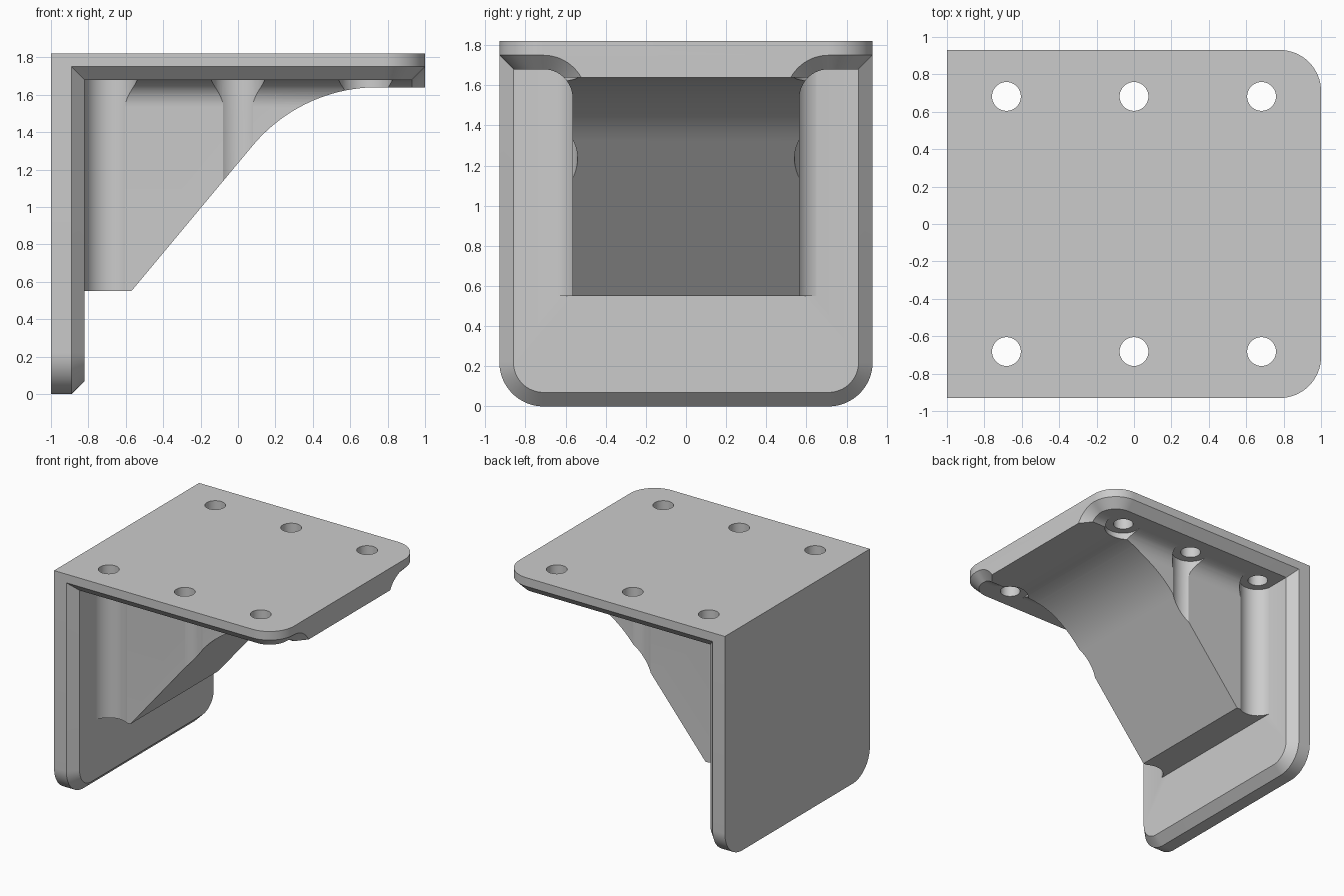
import bpy, bmesh, math

if "Cube" in bpy.data.objects:
    bpy.data.objects.remove(bpy.data.objects["Cube"], do_unlink=True)

# Main sizes
HALF_W, HEIGHT, LENGTH = 0.93, 1.82, 2.0
CHAMFER, CORNER = 0.07, 0.22
HOLE = 0.682

grey = bpy.data.materials.new("plain grey")
grey.use_nodes = True
grey.diffuse_color = (0.6, 0.6, 0.6, 1)
grey.node_tree.nodes["Principled BSDF"].inputs["Base Color"].default_value = (0.6, 0.6, 0.6, 1)


def loft(name, rings):
    """Closed solid through matching rings of points."""
    bm = bmesh.new()
    loops = [[bm.verts.new(p) for p in ring] for ring in rings]
    n = len(loops[0])
    for a, b in zip(loops, loops[1:]):
        for i in range(n):
            j = (i + 1) % n
            bm.faces.new((a[i], a[j], b[j], b[i]))
    bm.faces.new(loops[0])
    bm.faces.new(loops[-1])
    bmesh.ops.recalc_face_normals(bm, faces=bm.faces)
    mesh = bpy.data.meshes.new(name)
    bm.to_mesh(mesh)
    bm.free()
    mesh.materials.append(grey)
    obj = bpy.data.objects.new(name, mesh)
    bpy.context.collection.objects.link(obj)
    return obj


def combine(target, other, operation):
    """Apply a boolean and discard the helper."""
    mod = target.modifiers.new("combine", "BOOLEAN")
    mod.operation, mod.solver, mod.object = operation, "EXACT", other
    bpy.context.view_layer.objects.active = target
    bpy.ops.object.modifier_apply(modifier=mod.name)
    bpy.data.objects.remove(other, do_unlink=True)


def arc(cu, cv, r, start, end, steps=16):
    angles = [math.radians(start + (end - start) * i / steps) for i in range(steps + 1)]
    return [(cu + r * math.cos(a), cv + r * math.sin(a)) for a in angles]


def outline(length, inset):
    """Plate outline: square at the bend, rounded at the free end."""
    r = CORNER - inset
    u, v = length - CORNER, HALF_W - CORNER
    return ([(0, inset - HALF_W)] + arc(u, -v, r, -90, 0)
            + arc(u, v, r, 0, 90) + [(0, HALF_W - inset)])


def cylinder(name, x, y, r, z0, z1):
    circle = arc(x, y, r, 0, 352.5, 47)
    return loft(name, [[(px, py, z) for px, py in circle] for z in (z0, z1)])


# Plates, chamfered on the inner side
layers = [(0, 0), (0.11, 0), (0.11 + CHAMFER, CHAMFER)]
top_plate = loft("top_plate", [[(u - 1, v, HEIGHT - d) for u, v in outline(LENGTH, inset)]
                               for d, inset in [(0, 0), (CHAMFER, 0), (2 * CHAMFER, CHAMFER)]])
wall_plate = loft("wall_plate", [[(d - 1, v, HEIGHT - u) for u, v in outline(HEIGHT, inset)]
                                 for d, inset in layers])


# Gusset: filleted section that narrows at the front edge
def section(x, r):
    side = [(HALF_W - CORNER - r, 0.4)] + arc(HALF_W - CORNER, 1.535, r, 180, 90)
    side.append((HALF_W - CORNER, 1.78))
    return [(x, y, z) for y, z in side] + [(x, -y, z) for y, z in reversed(side)]


bracket = loft("bracket", [section(-0.9, 0.145), section(0.93, 0.145), section(1.0, 0.215)])

# Sloping underside with a curved front
profile = ([(-0.95, 0.55), (-0.57, 0.55)] + arc(0.746, 0.77, 0.87, 140, 90, 24)
           + [(1.1, 1.64), (1.1, 1.9), (-0.95, 1.9)])
combine(bracket, loft("side_profile", [[(x, y, z) for x, z in profile] for y in (-1, 1)]),
        "INTERSECT")

# Thickened root against the wall plate
root = [(-0.9, -HOLE), (-HOLE, -HOLE), (-HOLE, HOLE), (-0.9, HOLE)]
combine(bracket, loft("root", [[(x, y, z) for x, y in root] for z in (0.55, 1.7)]), "UNION")

spots = [(x, y) for x in (-HOLE, 0, HOLE) for y in (-HOLE, HOLE)]

# Screw clearance channels, then plates, then screw holes
for x, y in spots:
    combine(bracket, cylinder("channel", x, y, 0.1415, 0.3, 1.71), "DIFFERENCE")
combine(top_plate, wall_plate, "UNION")
combine(bracket, top_plate, "UNION")
for x, y in spots:
    combine(bracket, cylinder("screw_hole", x, y, 0.077, 1.5, 2), "DIFFERENCE")

bpy.ops.object.select_all(action="DESELECT")
bracket.select_set(True)
bpy.context.view_layer.objects.active = bracket
bpy.ops.object.shade_smooth_by_angle(angle=math.radians(30))
